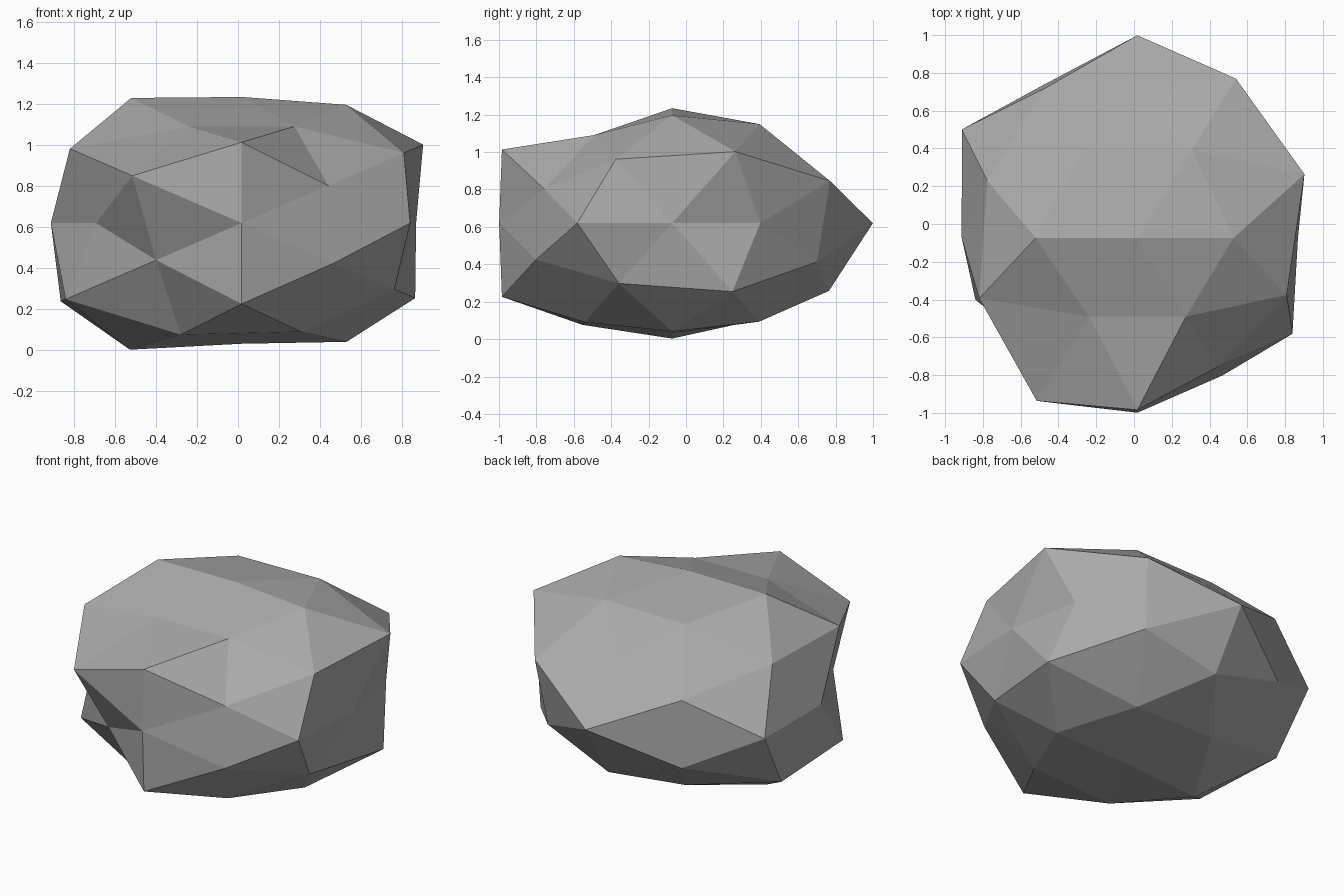
import bpy
import bmesh
from itertools import product
from mathutils import Vector

if "Cube" in bpy.data.objects:
    bpy.data.objects.remove(bpy.data.objects["Cube"])

P = (1 + 5 ** 0.5) / 2
CENTRE = Vector((0.018, -0.074, 0.62))
FLATTEN = 0.7

# Direction families of a once-subdivided icosahedron, each with one radius
# per sign combination, in the order +++, ++-, +-+, +--, -++, -+-, --+, ---
FAMILIES = [
    ((1, 0, P), (0.968, 0.972, 1.024, 1.036)),
    ((0, P, 1), (0.845, 0.985, 1.07, 1.07)),
    ((P, 1, 0), (0.895, 0.965, 1.093, 0.834)),
    ((1, 0, 0), (0.85, 0.93)),
    ((0, 1, 0), (1.073, 0.925)),
    ((0, 0, 1), (0.878, 0.84)),
    ((1, P, P + 1), (0.935, 0.93, 0.832, 0.935, 0.927, 0.912, 0.832, 0.96)),
    ((P + 1, 1, P), (1.093, 1.045, 0.977, 0.92, 0.983, 1.09, 1.035, 1.06)),
    ((P, P + 1, 1), (1.043, 0.957, 0.845, 0.90, 0.98, 1.0, 1.066, 0.834)),
]

# Boulder: faceted ball wrapped around the unit directions
bm = bmesh.new()
radius = {}
for base, radii in FAMILIES:
    signs = product(*[(1, -1) if c else (1,) for c in base])
    for sign, r in zip(signs, radii):
        d = Vector([c * s for c, s in zip(base, sign)]).normalized()
        radius[bm.verts.new(d)] = r
bmesh.ops.convex_hull(bm, input=bm.verts[:])

# Push each corner in or out, then flatten the whole stone
for v, r in radius.items():
    v.co = CENTRE + Vector((v.co.x, v.co.y, v.co.z * FLATTEN)) * r
bmesh.ops.recalc_face_normals(bm, faces=bm.faces[:])

mesh = bpy.data.meshes.new("boulder")
bm.to_mesh(mesh)
bm.free()
stone = bpy.data.materials.new("stone_grey")
stone.diffuse_color = (0.40, 0.40, 0.40, 1)
stone.use_nodes = True
stone.node_tree.nodes["Principled BSDF"].inputs["Base Color"].default_value = stone.diffuse_color
mesh.materials.append(stone)
boulder = bpy.data.objects.new("boulder", mesh)
bpy.context.collection.objects.link(boulder)
